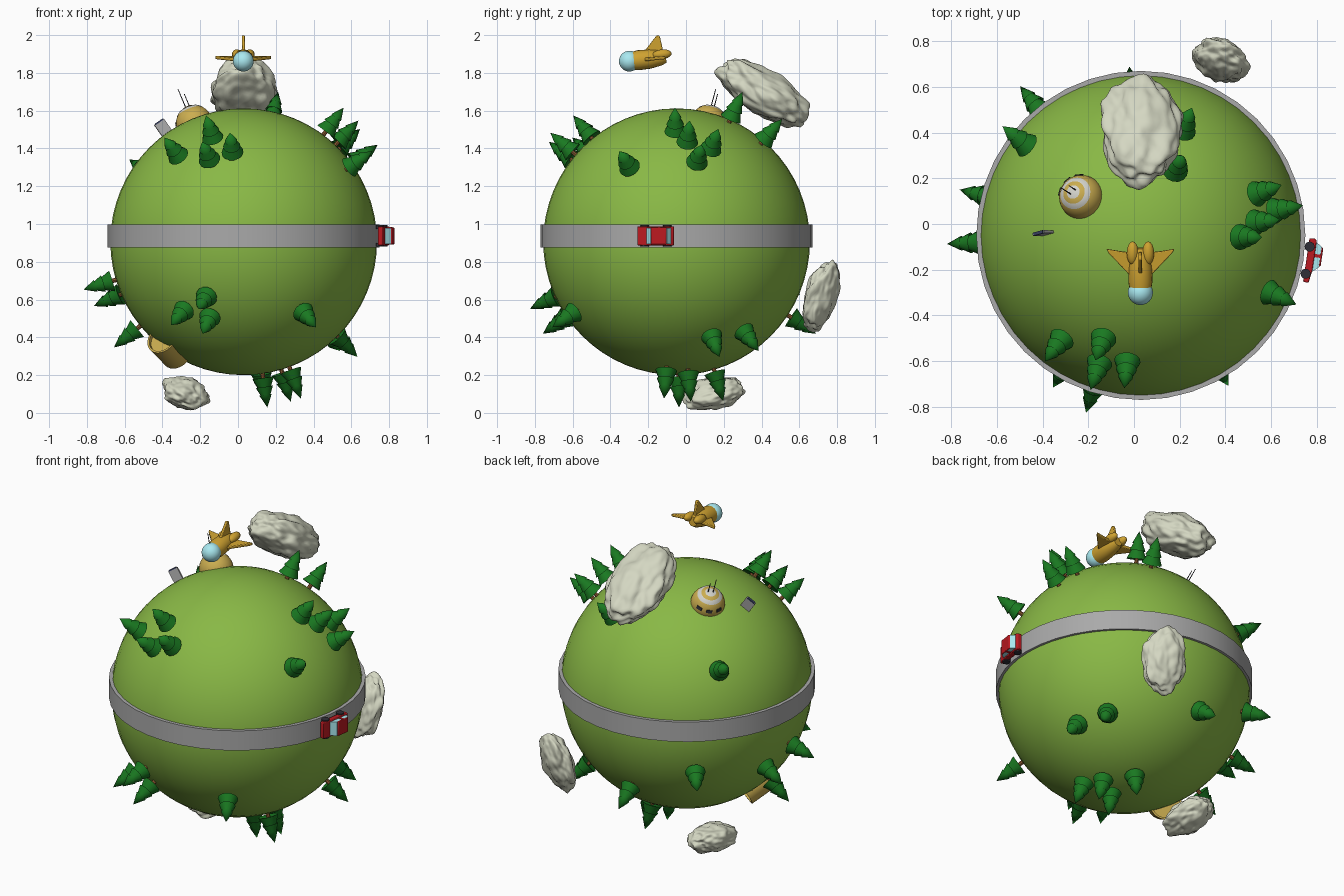
import bpy, bmesh
from math import pi, sin, cos, radians
from mathutils import Matrix, Vector, noise

if "Cube" in bpy.data.objects:
    bpy.data.objects.remove(bpy.data.objects["Cube"])

C = Vector((0.03, -0.05, 0.906))   # planet centre
R = 0.706                          # planet radius
COL = {"grass": (.25, .48, .06), "fir": (.01, .19, .015), "bark": (.25, .1, .03),
       "gold": (.62, .36, .03), "sand": (.6, .42, .08), "cloud": (.66, .68, .54),
       "glass": (.4, .82, .88), "red": (.5, .01, .015), "dark": (.03, .03, .04),
       "pale": (.65, .65, .6), "road": (.4, .4, .4), "panel": (.04, .05, .12)}


def mat(key):
    m = bpy.data.materials.get(key)
    if not m:
        m = bpy.data.materials.new(key)
        m.diffuse_color = (*COL[key], 1)
        m.use_nodes = True
        m.node_tree.nodes["Principled BSDF"].inputs["Base Color"].default_value = m.diffuse_color
    return m


def finish(name, bm, key, M=Matrix(), angle=40):
    bmesh.ops.recalc_face_normals(bm, faces=bm.faces)
    me = bpy.data.meshes.new(name)
    bm.to_mesh(me)
    bm.free()
    ob = bpy.data.objects.new(name, me)
    bpy.context.collection.objects.link(ob)
    ob.matrix_world = M
    me.materials.append(mat(key))
    bpy.ops.object.select_all(action='DESELECT')
    bpy.context.view_layer.objects.active = ob
    ob.select_set(True)
    if angle:
        bpy.ops.object.shade_smooth_by_angle(angle=radians(angle))
    return ob


def frame(n, pos, heading=(0, 0, 1)):
    """Matrix with local z along n, local y close to heading."""
    z = Vector(n).normalized()
    y = Vector(heading)
    y = y - z * y.dot(z)
    if y.length < .05:
        y = z.orthogonal()
    y.normalize()
    x = y.cross(z)
    return Matrix.Translation(pos) @ Matrix((x, y, z)).transposed().to_4x4()


def on_planet(d, dist=R, heading=(0, 0, 1)):
    return frame(d, C + Vector(d).normalized() * dist, heading)


def lathe(name, prof, key, M, seg=16, angle=40, closed=False):
    bm = bmesh.new()
    vs = [bm.verts.new((r, 0, z)) for r, z in prof]
    es = [bm.edges.new(p) for p in zip(vs, vs[1:])]
    if closed:
        es.append(bm.edges.new((vs[-1], vs[0])))
    bmesh.ops.spin(bm, geom=vs + es, axis=(0, 0, 1), cent=(0, 0, 0), angle=2 * pi,
                   steps=seg, use_merge=True)
    bmesh.ops.remove_doubles(bm, verts=bm.verts, dist=1e-5)
    return finish(name, bm, key, M, angle)


def prism(name, pts, depth, key, M, bevel=0):
    """Polygon in local xy, extruded evenly along local z."""
    bm = bmesh.new()
    f = bm.faces.new([bm.verts.new((x, y, -depth / 2)) for x, y in pts])
    up = bmesh.ops.extrude_face_region(bm, geom=[f])["geom"]
    bmesh.ops.translate(bm, vec=(0, 0, depth), verts=[v for v in up if isinstance(v, bmesh.types.BMVert)])
    ob = finish(name, bm, key, M, 30)
    if bevel:
        b = ob.modifiers.new("bevel", 'BEVEL')
        b.width, b.segments = bevel, 2
    return ob


def ball(name, key, M, size, seg=24):
    bm = bmesh.new()
    bmesh.ops.create_uvsphere(bm, u_segments=seg, v_segments=seg * 2 // 3, radius=1)
    bmesh.ops.scale(bm, vec=size, verts=bm.verts)
    return finish(name, bm, key, M, 60)


def box(name, key, M, size):
    bm = bmesh.new()
    bmesh.ops.create_cube(bm, size=1)
    bmesh.ops.scale(bm, vec=size, verts=bm.verts)
    return finish(name, bm, key, M, 0)


def T(x, y, z):
    return Matrix.Translation((x, y, z))


# planet and the ring road
ball("planet", "grass", Matrix.Translation(C), (R, R, R), 48)
lathe("ring_road", [(.69, -.061), (.72, -.061), (.72, .061), (.69, .061)], "road",
      Matrix.Translation(C + Vector((0, 0, .031))), 40, closed=True)

# fir trees: directions from the planet centre
TREES = [(.54, .194, .524), (.62, .115, .449), (.553, .063, .584), (.465, -.007, .624),
         (.596, -.265, .42), (-.365, -.479, .479), (-.173, -.475, .581), (-.193, -.593, .464),
         (-.063, -.584, .504), (-.336, -.582, -.386), (-.21, -.678, -.31), (-.19, -.619, -.426),
         (.335, -.575, -.396), (.527, .198, -.533), (.447, .38, -.506), (-.05, .736, -.486),
         (.303, -.066, -.829), (.125, .013, -.876), (.25, .076, -.851), (.11, .24, -.82),
         (-.792, .2, -.34), (-.844, -.037, -.252), (-.526, .65, -.28), (-.57, .45, .41),
         (-.68, -.02, -.554), (.18, .345, .784), (.22, .55, .64)]
FIR = [(0, .03), (.058, .022), (.034, .075), (.046, .07), (.024, .118), (.033, .113), (0, .18)]
for i, d in enumerate(TREES):
    M = on_planet(d)
    lathe(f"tree_crown_{i}", FIR, "fir", M, 14)
    lathe(f"tree_trunk_{i}", [(0, -.02), (.013, -.02), (.011, .035), (0, .035)], "bark", M, 8)


# lumpy clouds
def cloud(name, M, size, seed):
    bm = bmesh.new()
    bmesh.ops.create_icosphere(bm, subdivisions=5, radius=1)
    for v in bm.verts:
        p = v.co.copy()
        k = 1 + .17 * noise.noise(p * 1.7 + Vector((seed, 0, 0))) + .11 * noise.noise(p * 4 + Vector((0, seed, 0)))
        v.co = Vector([a * s * k for a, s in zip(p, size)])
    finish(name, bm, "cloud", M, 80)


cloud("cloud_top", frame((0, .54, .84), (.03, .41, 1.695), (0, .84, -.54)), (.175, .265, .115), 3.3)
cloud("cloud_back", frame((.4, .87, -.3), (.38, .715, .62)), (.12, .185, .075), 7.7)
cloud("cloud_bottom", frame((-.3, .2, -.93), (-.28, .145, .106), (0, 1, .25)), (.12, .165, .08), 5.1)

# car on the road, driving towards -y
cd = Vector((.74, -.11, 0)).normalized()
car = frame(cd, C + Vector((0, 0, .031)) + cd * .718, (0, -1, 0))
side = car @ Matrix(((0, 0, 1, 0), (1, 0, 0, 0), (0, 1, 0, 0), (0, 0, 0, 1)))  # profile (y, z)
prism("car_body", [(-.096, .014), (.096, .014), (.098, .038), (.04, .047), (-.09, .047), (-.098, .04)],
      .1, "red", side, .004)
prism("car_windows", [(-.085, .044), (.05, .044), (.022, .074), (-.066, .074)], .086, "glass", side)
prism("car_roof", [(-.066, .072), (.022, .072), (.016, .08), (-.06, .08)], .09, "red", side, .003)
for s in (-1, 1):
    prism(f"car_pillar_{s}", [(-.032, .044), (-.018, .044), (-.018, .075), (-.032, .075)], .006,
          "red", side @ T(0, 0, s * .043))
    for y in (-.06, .06):
        lathe(f"car_wheel_{s}_{y}", [(0, -.01), (.022, -.01), (.022, .01), (0, .01)], "dark",
              side @ T(y, .02, s * .047), 16)

# domed house with pale rings, windows and aerials
dome = on_planet((-.268, .172, .644), .7, (-.6, .7, 0))


def cap(name, a0, a1, r, key):
    lathe(name, [(r * sin(radians(a0 + (a1 - a0) * i / 8)), r * cos(radians(a0 + (a1 - a0) * i / 8)))
                 for i in range(9)], key, dome, 32)


cap("dome_wall", 0, 100, .097, "sand")
cap("dome_ring", 31, 46, .0985, "pale")
cap("dome_cap", 0, 18, .0985, "pale")
for a in (-38, 0, 38):
    M = dome @ Matrix.Rotation(radians(a), 4, 'Z') @ Matrix.Rotation(radians(20), 4, 'X')
    box(f"dome_window_{a}", "dark", M @ T(0, .094, 0), (.034, .012, .018))
for i, (x, top) in enumerate(((-.014, .205), (.014, .17))):
    lathe(f"aerial_{i}", [(0, .08), (.003, .08), (.002, top), (0, top)], "dark", dome @ T(x, 0, 0), 6)

# upright board near the house
board = on_planet((-.42, .01, .594), .735, (-.25, .95, 0))
box("board", "road", board, (.062, .012, .084))
box("board_top", "panel", board @ T(0, 0, .042), (.05, .014, .008))

# arched hut on the underside
hut = on_planet((-.41, -.12, -.58), .685, (-.5, -.7, .4))
hut_axis = hut @ Matrix(((1, 0, 0, 0), (0, 0, -1, 0), (0, 1, 0, 0), (0, 0, 0, 1)))
arc = [(cos(pi * i / 16), sin(pi * i / 16)) for i in range(17)]
prism("hut_shell", [(.09 * x, .09 * y) for x, y in arc] + [(.079 * x, .079 * y) for x, y in arc[::-1]],
      .17, "sand", hut_axis)
prism("hut_end_wall", [(.08 * x, .08 * y) for x, y in arc], .13, "sand", hut_axis)

# rocket plane above the planet, nose towards -y
ship = T(.028, -.3, 1.862) @ Matrix.Rotation(radians(6), 4, 'X')
along = ship @ Matrix.Rotation(-pi / 2, 4, 'X')
ball("ship_nose", "glass", ship, (.055, .055, .055))
lathe("ship_hull", [(0, .01), (.047, .01), (.053, .05), (.051, .11), (.04, .17), (.028, .195), (0, .195)],
      "gold", along, 20)
wing = [(.03, .07), (.055, .085), (.14, .175), (.149, .192), (.09, .182), (.03, .175)]
for s in (-1, 1):
    prism(f"ship_wing_{s}", [(s * x, y) for x, y in wing], .018, "gold", ship, .004)
    ball(f"ship_engine_{s}", "gold", ship @ T(s * .034, .175, .018), (.026, .052, .026), 16)
fin = ship @ Matrix(((0, 0, 1, 0), (1, 0, 0, 0), (0, 1, 0, 0), (0, 0, 0, 1)))
prism("ship_fin", [(.07, .03), (.1, .06), (.158, .121), (.174, .117), (.182, .05), (.18, .01)],
      .016, "gold", fin, .004)
